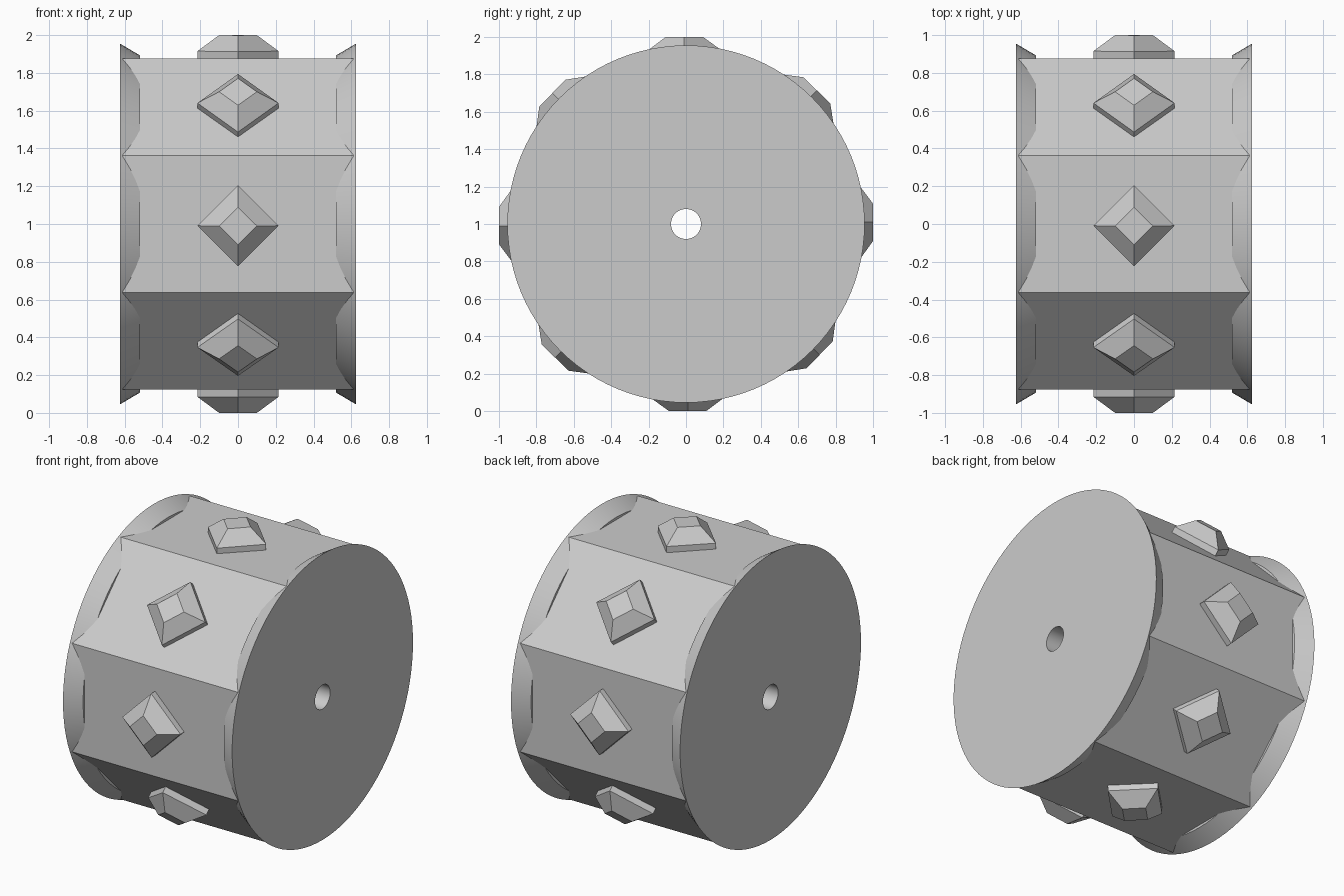
import bpy
import bmesh
from math import cos, sin, pi, radians
from mathutils import Matrix, Vector

if "Cube" in bpy.data.objects:
    bpy.data.objects.remove(bpy.data.objects["Cube"], do_unlink=True)

CENTRE = Vector((0, 0, 1))
BORE = 0.08        # axle hole radius
CORNER = 0.948     # drum corner radius

grey = bpy.data.materials.new("plain_grey")
grey.use_nodes = True
grey.diffuse_color = (0.6, 0.6, 0.6, 1)
grey.node_tree.nodes["Principled BSDF"].inputs["Base Color"].default_value = (0.6, 0.6, 0.6, 1)


def lathe(name, profile, sides, closed=True, turn=0.0, smooth=False):
    """Spin (x, radius) points around the x axis; open profiles get end caps."""
    bm = bmesh.new()
    rings = []
    for x, r in profile:
        angles = [turn + 2 * pi * i / sides for i in range(sides)]
        rings.append([bm.verts.new((x, r * cos(a), r * sin(a))) for a in angles])
    pairs = list(zip(rings, rings[1:]))
    if closed:
        pairs.append((rings[-1], rings[0]))
    else:
        bm.faces.new(rings[0])
        bm.faces.new(rings[-1])
    for a, b in pairs:
        for i in range(sides):
            j = (i + 1) % sides
            bm.faces.new((a[i], a[j], b[j], b[i]))
    bmesh.ops.recalc_face_normals(bm, faces=bm.faces)
    mesh = bpy.data.meshes.new(name)
    bm.to_mesh(mesh)
    bm.free()
    mesh.materials.append(grey)
    obj = bpy.data.objects.new(name, mesh)
    bpy.context.collection.objects.link(obj)
    obj.location = CENTRE
    if smooth:
        bpy.ops.object.select_all(action="DESELECT")
        obj.select_set(True)
        bpy.context.view_layer.objects.active = obj
        bpy.ops.object.shade_smooth_by_angle(angle=radians(25))
    return obj


# Eight-sided drum
lathe("drum", [(-0.62, 0.1), (-0.62, CORNER), (0.62, CORNER), (0.62, 0.1)], 8, turn=pi / 8)

# Sleeve lining the axle hole
lathe("axle_sleeve", [(-0.52, BORE), (-0.52, 0.12), (0.52, 0.12), (0.52, BORE)], 96, smooth=True)

# Flared end flanges
for side, s in (("left", 1), ("right", -1)):
    lathe(side + "_flange",
          [(s * 0.52, BORE), (s * 0.52, 0.893), (s * 0.625, 0.955), (s * 0.625, BORE)],
          96, smooth=True)

# Diamond studs, one on each flat
for i in range(8):
    a = i * pi / 4 + 0.01
    stud = lathe(f"stud_{i + 1}", [(0.84, 0.215), (0.915, 0.215), (1.0, 0.1)], 4, closed=False)
    radial = Vector((0, cos(a), sin(a)))
    axial = Vector((1, 0, 0))
    frame = Matrix((radial, axial, radial.cross(axial))).transposed()
    stud.matrix_world = Matrix.Translation(CENTRE) @ frame.to_4x4()
